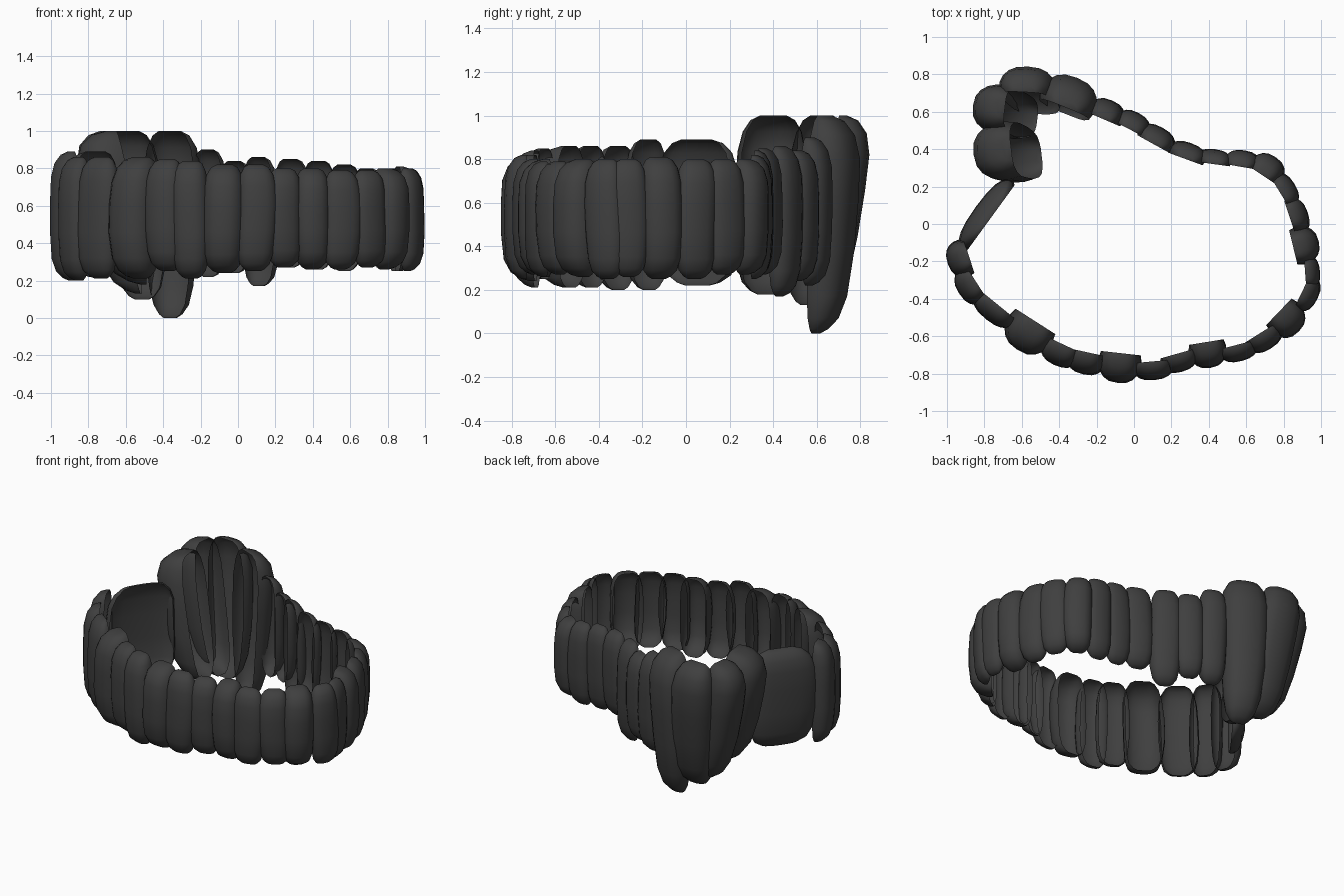
import bpy, bmesh, math, random
from mathutils import Vector

if "Cube" in bpy.data.objects:
    bpy.data.objects.remove(bpy.data.objects["Cube"])

random.seed(4)
mat = bpy.data.materials.new("charcoal stone")
mat.diffuse_color = (0.05, 0.05, 0.05, 1)
mat.use_nodes = True
mat.node_tree.nodes["Principled BSDF"].inputs["Base Color"].default_value = mat.diffuse_color

# height fraction, width factor, depth factor
PROFILE = [(0, .30, .15), (.02, .52, .42), (.07, .76, .72), (.17, .91, .92),
           (.38, 1, 1), (.62, 1, 1), (.80, .95, .96), (.91, .82, .80),
           (.975, .62, .52), (1, .38, .2)]
STEPS = 12


def stone(name, bottom, top, yaw, width, thick, low=1.0):
    """Rounded shell, bulging outward and open toward the inside of the ring."""
    a, b = Vector(bottom), Vector(top)
    t = Vector((math.cos(yaw), math.sin(yaw), 0))
    n = Vector((-t.y, t.x, 0))
    if n.dot(a + b) < 0:
        t, n = -t, -n
    phase, wob = random.uniform(0, 6.28), random.uniform(.01, .04)
    bm = bmesh.new()
    rings = []
    for f, w, d in PROFILE:
        c = a.lerp(b, f) + t * width * wob * math.sin(f * 5 + phase)
        s = low + (1 - low) * min(1, f * 1.2)
        ring = []
        for k in range(STEPS + 1):
            u = math.radians(-25 + 230 * k / STEPS)
            cu, su = math.cos(u), math.sin(u)
            px = math.copysign(abs(cu) ** .8, cu) * width / 2 * w * s
            py = ((su + .423) / 1.423 * d - .5) * thick * s
            ring.append(bm.verts.new(c + t * px + n * py))
        rings.append(ring)
    for r0, r1 in zip(rings, rings[1:]):
        for k in range(STEPS):
            bm.faces.new((r0[k], r0[k + 1], r1[k + 1], r1[k]))
    bm.faces.new(rings[0][::-1])
    bm.faces.new(rings[-1])
    me = bpy.data.meshes.new(name)
    bm.to_mesh(me)
    bm.free()
    me.materials.append(mat)
    ob = bpy.data.objects.new(name, me)
    bpy.context.collection.objects.link(ob)
    bpy.ops.object.select_all(action='DESELECT')
    ob.select_set(True)
    bpy.context.view_layer.objects.active = ob
    bpy.ops.object.shade_smooth_by_angle(angle=math.radians(45))


# low ring wall: x, y, bottom, top, thickness
FRONT = [
    (-.94, -.19, .20, .89, .12), (-.89, -.34, .20, .86, .11),
    (-.76, -.47, .21, .86, .10), (-.57, -.60, .21, .86, .18),
    (-.40, -.70, .25, .85, .12), (-.26, -.745, .21, .84, .12),
    (-.08, -.77, .24, .82, .16), (.10, -.785, .25, .82, .10),
    (.25, -.74, .27, .80, .10), (.40, -.70, .26, .80, .14),
    (.56, -.69, .26, .79, .09), (.71, -.62, .27, .79, .10),
    (.83, -.52, .26, .80, .15)]
BACK = [
    (.94, -.38, .25, .80, .09), (.955, -.26, .26, .80, .08),
    (.92, -.11, .25, .81, .14), (.88, .05, .25, .80, .10),
    (.82, .19, .27, .80, .09), (.72, .31, .27, .80, .12),
    (.58, .35, .25, .82, .09), (.43, .36, .26, .84, .08),
    (.29, .39, .27, .85, .09), (.13, .47, .17, .86, .10),
    (.00, .55, .24, .84, .10), (-.14, .61, .22, .90, .11)]
wall = FRONT + BACK
for i, (x, y, z0, z1, th) in enumerate(wall):
    p = wall[max(i - 1, 0)]
    q = wall[min(i + 1, len(wall) - 1)]
    d0, d1 = math.dist((x, y), p[:2]), math.dist((x, y), q[:2])
    space = (d0 + d1) / (2 if d0 and d1 else 1)
    yaw = math.atan2(q[1] - p[1], q[0] - p[0])
    stone("wall_stone", (x, y, z0), (x, y, z1), yaw, space * 1.15 + .02, th)

# wide slab on the left side
stone("wide_slab", (-.80, .07, .22), (-.80, .07, .89), math.radians(54), .46, .10)

# tall flaring corner stones: bottom xyz, top xyz, yaw, width, thickness, taper
CORNER = [
    ((-.34, .655, 0), (-.34, .715, 1.0), -22, .33, .19, .75),
    ((-.51, .66, .10), (-.58, .79, 1.0), -3, .32, .17, .85),
    ((-.61, .57, .13), (-.80, .63, 1.0), 83, .28, .22, .85),
    ((-.60, .36, .18), (-.78, .385, 1.0), 97, .33, .25, .85)]
for bot, top, yaw, w, th, low in CORNER:
    stone("corner_stone", bot, top, math.radians(yaw), w, th, low)
